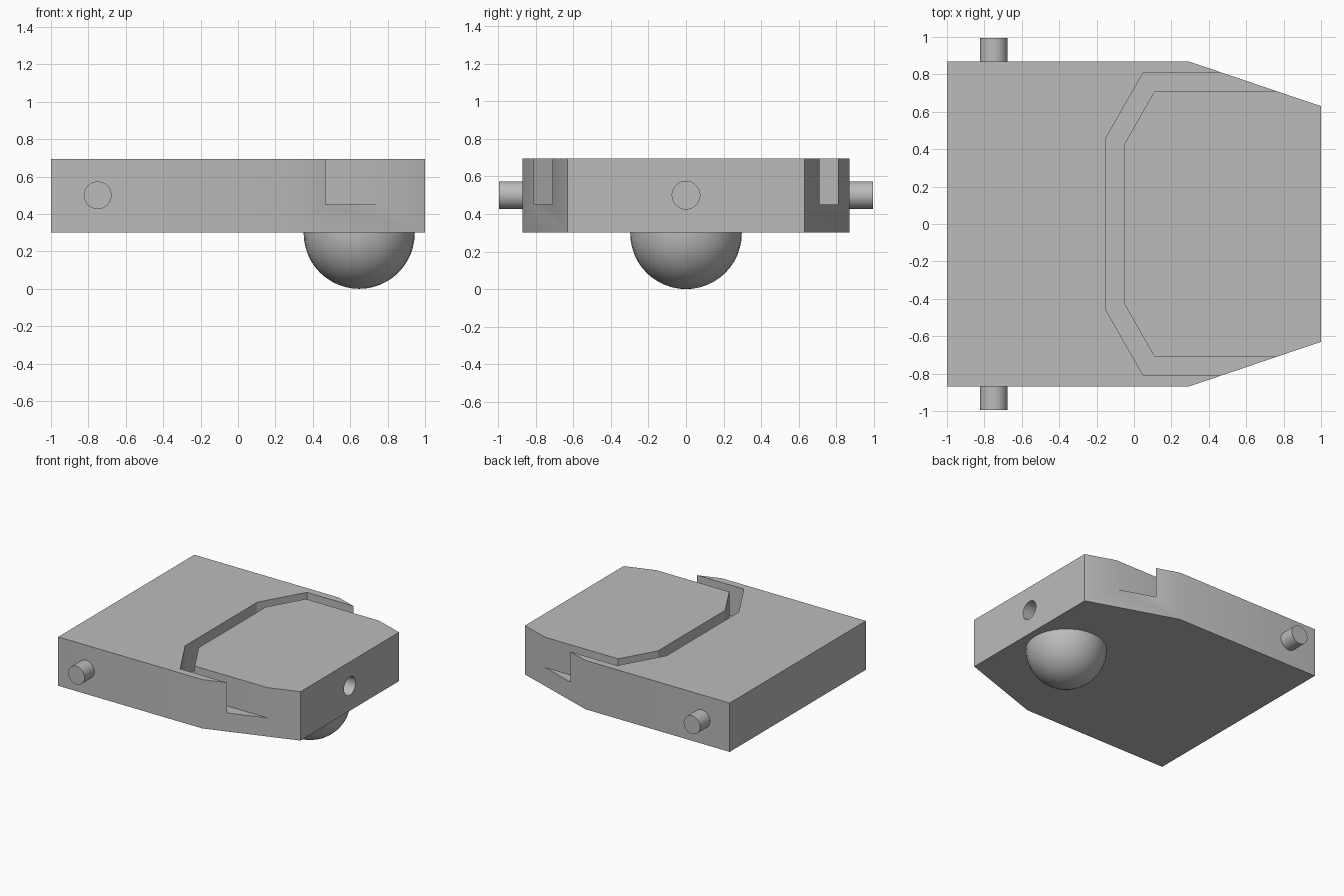
import bpy
import bmesh
from math import radians, pi
from mathutils import Matrix

cube = bpy.data.objects.get("Cube")
if cube:
    bpy.data.objects.remove(cube, do_unlink=True)

grey = bpy.data.materials.new("plain grey")
grey.use_nodes = True
grey.diffuse_color = (0.5, 0.5, 0.5, 1)
grey.node_tree.nodes["Principled BSDF"].inputs["Base Color"].default_value = grey.diffuse_color

BOTTOM, TOP, PIN_Z, PIN_R = 0.3, 0.695, 0.5, 0.074


def make_object(name, bm):
    bmesh.ops.recalc_face_normals(bm, faces=bm.faces)
    mesh = bpy.data.meshes.new(name)
    bm.to_mesh(mesh)
    bm.free()
    mesh.materials.append(grey)
    obj = bpy.data.objects.new(name, mesh)
    bpy.context.collection.objects.link(obj)
    return obj


def prism(name, outline, low, high):
    bm = bmesh.new()
    face = bm.faces.new([bm.verts.new((x, y, low)) for x, y in outline])
    grown = bmesh.ops.extrude_face_region(bm, geom=[face])
    verts = [g for g in grown["geom"] if isinstance(g, bmesh.types.BMVert)]
    bmesh.ops.translate(bm, verts=verts, vec=(0, 0, high - low))
    return make_object(name, bm)


def cylinder(name, centre, radius, length, axis):
    bm = bmesh.new()
    matrix = Matrix.Translation(centre) @ Matrix.Rotation(pi / 2, 4, axis)
    bmesh.ops.create_cone(bm, cap_ends=True, segments=32, radius1=radius,
                          radius2=radius, depth=length, matrix=matrix)
    return make_object(name, bm)


def mirrored(half):
    return half + [(x, -y) for x, y in reversed(half)]


def activate(obj):
    bpy.ops.object.select_all(action='DESELECT')
    obj.select_set(True)
    bpy.context.view_layer.objects.active = obj


def cut(obj, cutter):
    mod = obj.modifiers.new("cut", 'BOOLEAN')
    mod.operation, mod.solver, mod.object = 'DIFFERENCE', 'EXACT', cutter
    activate(obj)
    bpy.ops.object.modifier_apply(modifier=mod.name)
    bpy.data.objects.remove(cutter, do_unlink=True)


def smooth(obj):
    activate(obj)
    bpy.ops.object.shade_smooth_by_angle(angle=radians(25))


# Body: flat slab tapering towards one end
body = prism("body", mirrored([(-1, -0.87), (0.29, -0.87), (1, -0.63)]), BOTTOM, TOP)

# Groove around the raised pad, running out through the tapered sides
outer = mirrored([(1.2, -0.81), (0.05, -0.81), (-0.15, -0.46)])
inner = mirrored([(1.2, -0.71), (0.11, -0.71), (-0.05, -0.43)])
cut(body, prism("groove_cutter", outer + inner[::-1], 0.45, 0.9))

# Blind round socket in the end face
cut(body, cylinder("socket_cutter", (1, 0, PIN_Z), PIN_R, 0.5, 'Y'))
smooth(body)

# Side pins
for side, name in ((1, "back_pin"), (-1, "front_pin")):
    smooth(cylinder(name, (-0.75, side * 0.927, PIN_Z), PIN_R, 0.136, 'X'))

# Half ball foot below the tapered end
bm = bmesh.new()
bmesh.ops.create_uvsphere(bm, u_segments=32, v_segments=24, radius=BOTTOM - 0.003,
                          matrix=Matrix.Translation((0.648, 0, BOTTOM - 0.003)))
upper = [v for v in bm.verts if v.co.z > BOTTOM + 0.001]
bmesh.ops.delete(bm, geom=upper, context='VERTS')
rim = [e for e in bm.edges if e.is_boundary]
grown = bmesh.ops.extrude_edge_only(bm, edges=rim)
bmesh.ops.translate(bm, vec=(0, 0, 0.01),
                    verts=[g for g in grown["geom"] if isinstance(g, bmesh.types.BMVert)])
bmesh.ops.holes_fill(bm, edges=[e for e in bm.edges if e.is_boundary])
smooth(make_object("ball_foot", bm))
